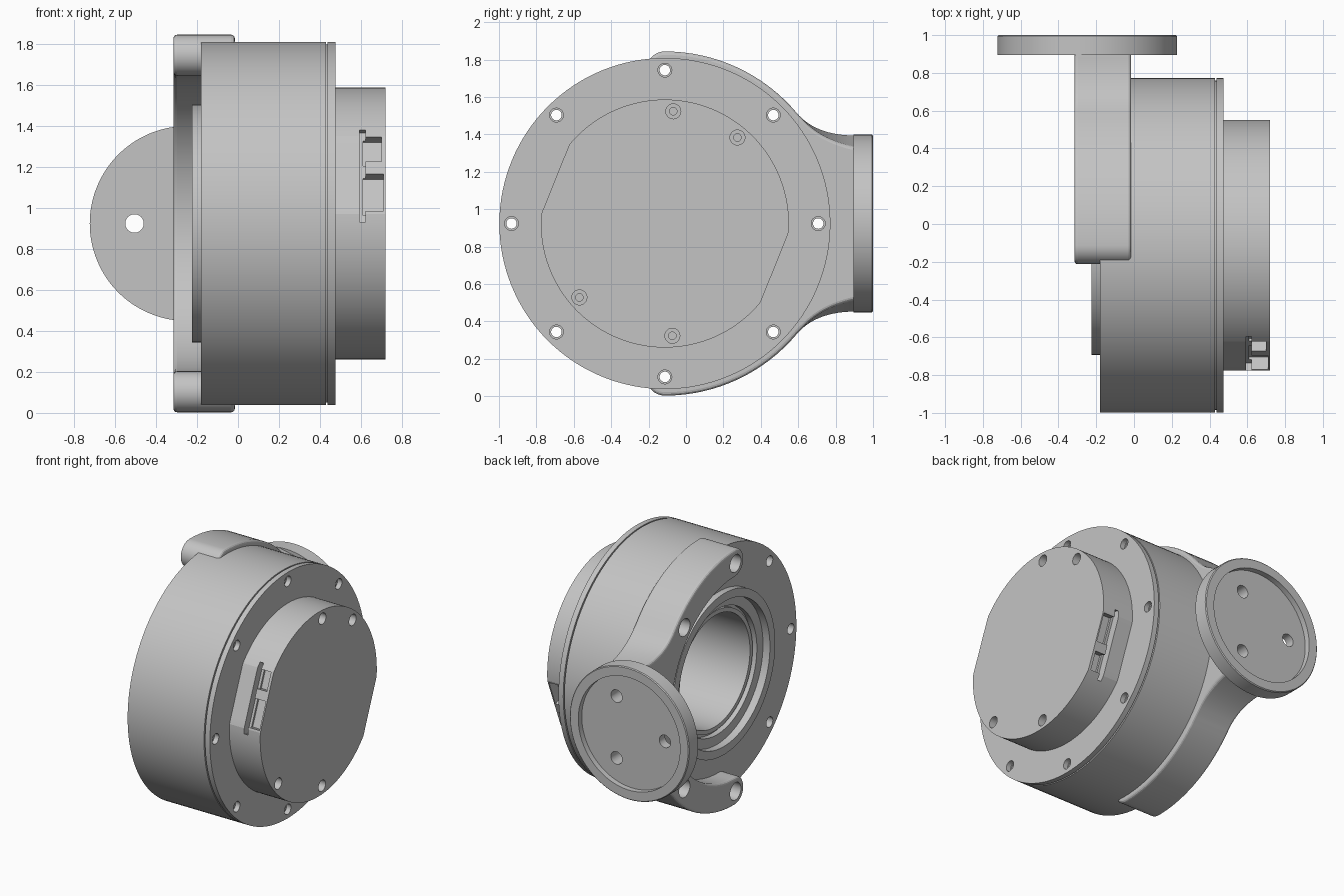
import bpy, bmesh
from math import sin, cos, pi, radians
from mathutils import Matrix, Vector

cube = bpy.data.objects.get("Cube")
if cube:
    bpy.data.objects.remove(cube)

CY, CZ = -0.113, 0.923          # main axis, parallel to x
FX = -0.2475                    # mounting flange centre in x
AXIS_X = Matrix.Translation((0, CY, CZ))
AXIS_Y = Matrix.Translation((FX, 0, CZ)) @ Matrix.Rotation(pi / 2, 4, 'Z')

grey = bpy.data.materials.new("machined grey")
grey.use_nodes = True
grey.diffuse_color = (0.55, 0.55, 0.55, 1)
grey.node_tree.nodes["Principled BSDF"].inputs["Base Color"].default_value = (0.55, 0.55, 0.55, 1)


def finish(bm, name, matrix):
    bmesh.ops.recalc_face_normals(bm, faces=bm.faces[:])
    bm.transform(matrix)
    mesh = bpy.data.meshes.new(name)
    bm.to_mesh(mesh)
    bm.free()
    mesh.materials.append(grey)
    obj = bpy.data.objects.new(name, mesh)
    bpy.context.collection.objects.link(obj)
    return obj


def prism(name, outline, a, b, matrix=AXIS_X):
    """Extrude a 2D outline along the local x axis from a to b."""
    bm = bmesh.new()
    face = bm.faces.new([bm.verts.new((a, u, v)) for u, v in outline])
    new = bmesh.ops.extrude_face_region(bm, geom=[face])["geom"]
    verts = [e for e in new if isinstance(e, bmesh.types.BMVert)]
    bmesh.ops.translate(bm, verts=verts, vec=(b - a, 0, 0))
    return finish(bm, name, matrix)


def lathe(name, profile, matrix=AXIS_X, steps=128):
    """Spin a profile of (along, radius) points around the local x axis."""
    bm = bmesh.new()
    verts = [bm.verts.new((x, 0, r)) for x, r in profile]
    edges = [bm.edges.new(pair) for pair in zip(verts, verts[1:])]
    bmesh.ops.spin(bm, geom=verts + edges, cent=(0, 0, 0), axis=(1, 0, 0),
                   angle=2 * pi, steps=steps)
    bmesh.ops.remove_doubles(bm, verts=bm.verts[:], dist=0.0001)
    return finish(bm, name, matrix)


def arc(r, start, end, n, u=0, v=0):
    angles = [radians(start + (end - start) * i / n) for i in range(n + 1)]
    return [(u + r * cos(t), v + r * sin(t)) for t in angles]


def circle(r, u=0, v=0, n=40):
    return arc(r, 0, 360, n, u, v)[:-1]


def apply(obj, mod):
    bpy.context.view_layer.objects.active = obj
    bpy.ops.object.modifier_apply(modifier=mod.name)


def cut(obj, cutters):
    for cutter in cutters:
        cutter.hide_render = True
        mod = obj.modifiers.new("cut", 'BOOLEAN')
        mod.operation, mod.solver, mod.object = 'DIFFERENCE', 'EXACT', cutter
        apply(obj, mod)
        bpy.data.objects.remove(cutter)


def smooth(obj):
    bpy.ops.object.select_all(action='DESELECT')
    obj.select_set(True)
    bpy.context.view_layer.objects.active = obj
    bpy.ops.object.shade_smooth_by_angle(angle=radians(12))


bolts = [(0.82 * cos(k * pi / 4), 0.82 * sin(k * pi / 4)) for k in range(8)]

# Housing: stepped drum with a lid groove and a deep bore on the left face
housing = lathe("housing", [
    (0.46, 0), (0.46, 0.4), (-0.15, 0.4), (-0.15, 0.43), (-0.13, 0.43), (-0.13, 0.45),
    (-0.17, 0.45), (-0.17, 0.52), (-0.225, 0.52), (-0.225, 0.58), (-0.18, 0.58),
    (-0.18, 0.885), (0.428, 0.885), (0.428, 0.872), (0.437, 0.872), (0.437, 0.885),
    (0.475, 0.885), (0.475, 0)])
# Bolt holes run right through, wider at both mouths
cut(housing, [lathe("bolt_hole_cutter",
                    [(-0.3, 0), (-0.3, 0.037), (-0.1, 0.037), (-0.1, 0.028), (0.44, 0.028),
                     (0.44, 0.037), (0.6, 0.037), (0.6, 0)],
                    AXIS_X @ Matrix.Translation((0, u, v)), 40) for u, v in bolts])

# End cap: disc with two opposite flats
FLAT = radians(158)
outline = []
for i in range(180):
    t = FLAT + 2 * pi * i / 180
    r = min(0.663, 0.632 / max(abs(cos(t - FLAT)), 0.1))
    outline.append((r * cos(t), r * sin(t)))
cap = prism("end_cap", outline, 0.47, 0.72)

# Recessed screw holes in the cap face
for u, v in [(0.045, 0.6), (0.388, 0.46), (-0.457, -0.395), (0.04, -0.6)]:
    cut(cap, [prism("screw_cutter", circle(0.04, u, v), 0.64, 0.8),
              prism("socket_cutter", circle(0.02, u, v), 0.6, 0.8)])


# Connector sockets sunk into both flats
def socket(side, x0, x1, s0, s1, depth):
    n = Vector((cos(FLAT), sin(FLAT))) * side
    t = Vector((sin(FLAT), -cos(FLAT))) * side
    corners = [(depth, s0), (0.72, s0), (0.72, s1), (depth, s1)]
    return prism("connector_cutter", [tuple(n * d + t * s) for d, s in corners], x0, x1)


for side in (1, -1):
    cut(cap, [socket(side, 0.592, 0.622, -0.242, 0.242, 0.575),
              socket(side, 0.61, 0.7, 0.07, 0.2, 0.56),
              socket(side, 0.61, 0.71, -0.19, 0.005, 0.56)])

# Support arm: C-shaped bracket widening into a neck behind the housing
p = [Vector(q) for q in ((0.705, 0.591), (0.765, 0.521), (0.86, 0.47), (1.025, 0.47))]
neck = []
for i in range(1, 15):
    t = i / 14
    q = (p[0] * (1 - t) ** 3 + p[1] * 3 * t * (1 - t) ** 2
         + p[2] * 3 * t * t * (1 - t) + p[3] * t ** 3)
    neck.append(tuple(q))
half = (arc(0.72, 0, 90, 24)[:-1] + arc(0.1, 270, 90, 20, 0, 0.82)
        + arc(0.92, 90, 40, 16)[1:] + neck)
mirrored = [(u, -v) for u, v in reversed(half[1:])]
arm = prism("support_arm", half + mirrored, -0.315, -0.015)
mod = arm.modifiers.new("rounding", 'BEVEL')
mod.width, mod.segments = 0.018, 3
mod.limit_method, mod.angle_limit = 'ANGLE', radians(60)
apply(arm, mod)
# Taper the neck so that it stays inside the round flange
for v in arm.data.vertices:
    along = min(max((v.co.y - 0.62) / 0.27, 0), 1)
    across = min(max((v.co.x + 0.25) / 0.235, 0), 1)
    v.co.z = CZ + (v.co.z - CZ) * (1 - 0.13 * along * across)
cut(arm, [prism("seat_cutter", circle(0.884, n=128), -0.181, 0.1)])
cut(arm, [prism("arm_hole_cutter", circle(0.062, u, v), -0.5, 0)
          for u, v in bolts if u > -0.1])

# Mounting flange: dished disc facing the back
flange = lathe("mounting_flange", [(0.895, 0), (0.895, 0.475), (0.994, 0.475), (1, 0.469),
                                   (1, 0.405), (0.96, 0.405), (0.96, 0)], AXIS_Y)
for part, start in ((flange, 0.8), (arm, 0.84)):
    for k in range(3):
        a = 2 * pi * k / 3
        cut(part, [prism("flange_hole_cutter",
                         circle(0.045, 0.257 * cos(a), 0.257 * sin(a)),
                         start, 1.1, AXIS_Y)])

for part in (housing, cap, arm, flange):
    smooth(part)
